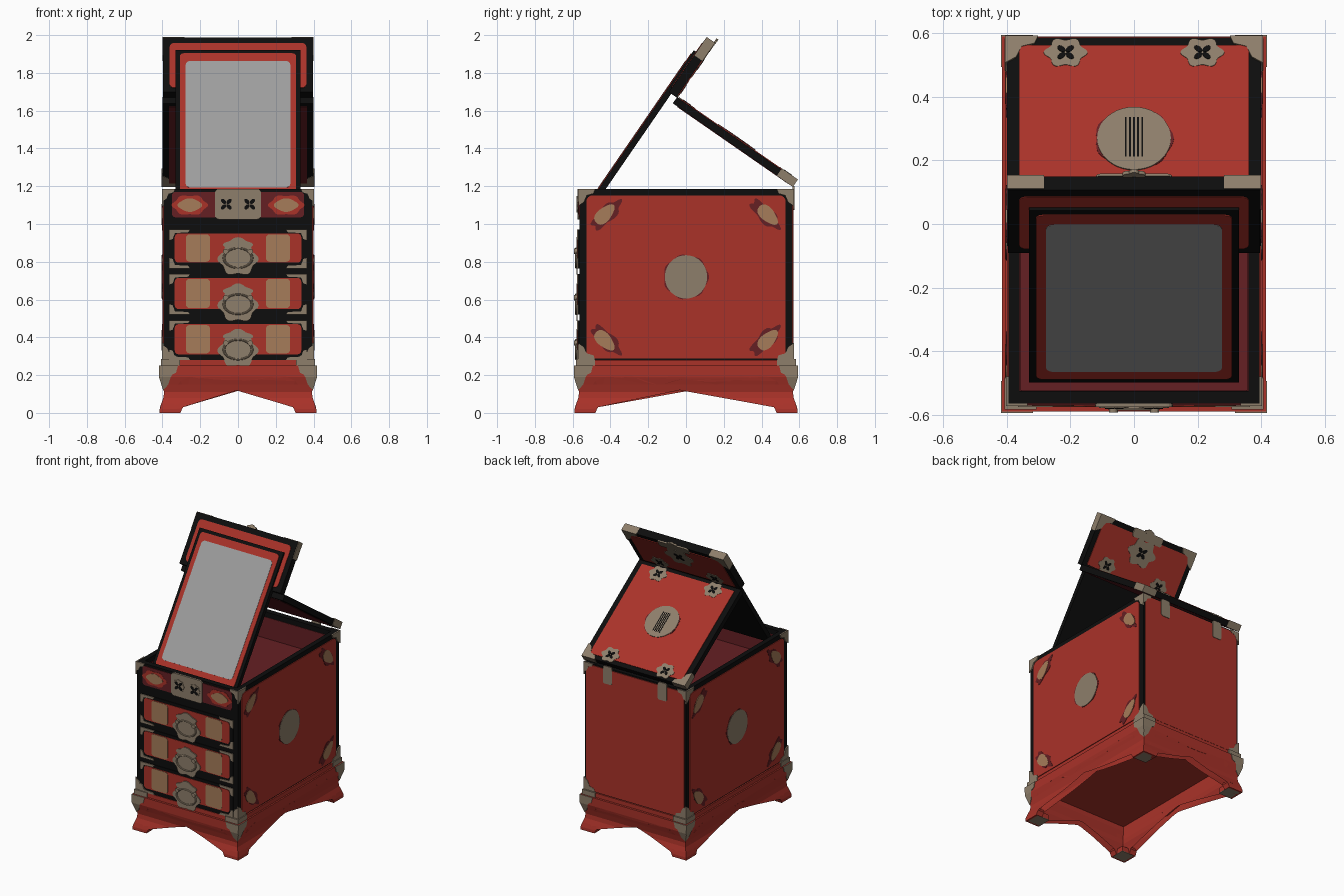
import bpy, bmesh
from math import sin, cos, pi
from mathutils import Vector, Matrix

cube = bpy.data.objects.get("Cube")
if cube:
    bpy.data.objects.remove(cube)


def material(name, r, g, b, rough=0.6):
    m = bpy.data.materials.new(name)
    m.diffuse_color = (r, g, b, 1)
    m.use_nodes = True
    node = m.node_tree.nodes["Principled BSDF"]
    node.inputs["Base Color"].default_value = (r, g, b, 1)
    node.inputs["Roughness"].default_value = rough
    return m


RED = material("red lacquer", 0.40, 0.032, 0.022)
BLACK = material("black lacquer", 0.004, 0.004, 0.004)
BRASS = material("aged brass", 0.27, 0.21, 0.145)
TAN = material("tan inlay", 0.38, 0.20, 0.10)
MAROON = material("maroon lining", 0.13, 0.014, 0.017)
GLASS = material("mirror grey", 0.34, 0.34, 0.34)


def frame(ax, ay, az, origin):
    m = Matrix((ax, ay, az)).transposed().to_4x4()
    m.translation = Vector(origin)
    return m


X, Y, Z = Vector((1, 0, 0)), Vector((0, 1, 0)), Vector((0, 0, 1))
HX, HY = 0.395, 0.565          # cabinet half sizes
FRONT = frame(X, Z, -Y, -Y * HY)
BACK = frame(X, Z, Y, Y * HY)
SIDES = {"right": frame(Y, Z, -X, -X * HX), "left": frame(Y, Z, X, X * HX)}

# Tilted panels: hinged lid and the raised mirror stand
lid_up = Vector((0, 0.57, 0.822))
lid_dir = Vector((0, -0.822, 0.57))
lid_origin = Vector((0, 0.586, 1.233))
LID = frame(X, lid_dir, lid_up, lid_origin)
LID_UNDER = frame(X, lid_dir, -lid_up, lid_origin - lid_up * 0.04)
mir_dir = Vector((0, 0.567, 0.824))
mir_out = Vector((0, -0.824, 0.567))
mir_origin = Vector((0, -0.464, 1.185))
MIRROR = frame(X, mir_dir, mir_out, mir_origin)
FLAP_BACK = frame(X, mir_dir, -mir_out, mir_origin - mir_out * 0.066)


def bow(bm):
    """Curve the base legs in at the ankle."""
    bmesh.ops.triangulate(bm, faces=bm.faces[:])
    for level in (0.02, 0.05, 0.08, 0.11, 0.15, 0.19):
        bmesh.ops.bisect_plane(bm, geom=bm.verts[:] + bm.edges[:] + bm.faces[:],
                               plane_co=Z * level, plane_no=Z)
    for v in bm.verts:
        t = max(0, min(1, (0.2 - v.co.z) / 0.19))
        shift = 0.024 * sin(pi * t) ** 2
        for i, limit in ((0, 0.28), (1, 0.45)):
            if abs(v.co[i]) > limit:
                v.co[i] -= shift if v.co[i] > 0 else -shift


def plate(name, pts, depth, mat, where, lift=0.0, bowed=False):
    """Extrude an outline along the normal of a panel frame."""
    bm = bmesh.new()
    face = bm.faces.new([bm.verts.new((x, y, lift)) for x, y in pts])
    ext = bmesh.ops.extrude_face_region(bm, geom=[face])["geom"]
    bmesh.ops.translate(bm, vec=(0, 0, depth),
                        verts=[g for g in ext if isinstance(g, bmesh.types.BMVert)])
    bm.transform(where)
    if bowed:
        bow(bm)
    bmesh.ops.recalc_face_normals(bm, faces=bm.faces[:])
    mesh = bpy.data.meshes.new(name)
    bm.to_mesh(mesh)
    bm.free()
    mesh.materials.append(mat)
    ob = bpy.data.objects.new(name, mesh)
    bpy.context.collection.objects.link(ob)
    return ob


def rect(w, low, high, r=0.0, cx=0.0):
    if not r:
        return [(cx - w, low), (cx + w, low), (cx + w, high), (cx - w, high)]
    pts = []
    for q, (x, y) in enumerate(((w - r, high - r), (r - w, high - r), (r - w, low + r), (w - r, low + r))):
        pts += [(cx + x + r * cos((q + k / 4) * pi / 2), y + r * sin((q + k / 4) * pi / 2)) for k in range(5)]
    return pts


def oval(cx, cy, rx, ry, lobes=0, wave=0.0, turn=0.0, n=40):
    pts = []
    for i in range(n):
        a = 2 * pi * i / n
        k = 1 + wave * cos(lobes * a)
        x, y = rx * k * cos(a), ry * k * sin(a)
        pts.append((cx + x * cos(turn) - y * sin(turn), cy + x * sin(turn) + y * cos(turn)))
    return pts


def box(name, x, y, low, high, mat, cx=0.0, cy=0.0):
    return plate(name, rect(x, cy - y, cy + y, cx=cx), high - low, mat, Matrix.Translation(Z * low))


BRACKET = [(0, 0), (0.09, 0), (0.08, 0.025), (0.045, 0.035), (0.03, 0.07), (0, 0.09)]
SLIM = [(0, 0), (0.11, 0), (0.1, 0.014), (0.03, 0.018), (0.018, 0.05), (0, 0.055)]


def corner(name, shape, w, edge, up, where, depth=0.004, lift=0.0, size=1.0, bowed=False):
    """A fitting at both corners of a panel edge, running up or down."""
    for s in (-1, 1):
        pts = [(s * (w - x * size), edge + up * y * size) for x, y in shape]
        plate(name, pts, depth, BRASS, where, lift, bowed)


def rosette(cx, cy, r, where, lift):
    for k in range(4):
        a = k * pi / 2 + pi / 4
        plate("rosette_petal", oval(cx + r * cos(a) * 0.6, cy + r * sin(a) * 0.6, r * 0.5, r * 0.3, turn=a, n=12),
              0.002, BLACK, where, lift)


def hinge_clouds(where, v, r=0.062):
    for s in (-1, 1):
        plate("hinge_cloud", oval(s * 0.215, v, r, r * 0.85, 6, 0.12), 0.006, BRASS, where)
        rosette(s * 0.215, v, r * 0.5, where, 0.006)


# Cabinet carcass, open at the top
for s in (-1, 1):
    box("side_wall", 0.0175, HY, 0.28, 1.185, BLACK, cx=s * (HX - 0.0175))
    box("end_wall", HX - 0.03, 0.02, 0.28, 1.185, BLACK, cy=s * (HY - 0.02))
box("tray_floor", HX - 0.03, HY - 0.03, 0.98, 1.0, MAROON)
box("cabinet_floor", HX - 0.03, HY - 0.03, 0.28, 0.3, BLACK)
for s in (-1, 1):
    box("tray_lining", 0.002, HY - 0.04, 1.0, 1.15, MAROON, cx=s * (HX - 0.036))
    box("tray_end_lining", HX - 0.04, 0.002, 1.0, 1.15, MAROON, cy=s * (HY - 0.041))

# Side panels with medallions and corner leaves
for side, where in SIDES.items():
    plate(side + "_panel", rect(0.528, 0.288, 1.152, 0.035), 0.005, RED, where)
    plate(side + "_medallion_rim", oval(0, 0.72, 0.118, 0.116, 7, 0.04), 0.002, MAROON, where, 0.005)
    plate(side + "_medallion", oval(0, 0.72, 0.112, 0.115), 0.004, BRASS, where, 0.005)
    for s in (-1, 1):
        for z, t in ((1.05, 1), (0.385, -1)):
            turn = -s * t * pi / 4
            plate("leaf_shadow", oval(s * 0.42, z, 0.1, 0.04, 5, 0.15, turn), 0.002, MAROON, where, 0.005)
            plate("leaf_inlay", oval(s * 0.432, z, 0.066, 0.036, 3, 0.08, turn), 0.004, TAN, where, 0.005)
    corner("top_corner_fitting", BRACKET, HY + 0.005, 1.186, -1, where, 0.008)
    corner("bottom_corner_fitting", BRACKET, HY + 0.005, 0.28, 1, where, 0.008)

# Back panel and hinge straps
plate("back_panel", rect(HX - 0.012, 0.285, 1.175), 0.005, RED, BACK)
corner("back_top_fitting", BRACKET, HX + 0.007, 1.186, -1, BACK, 0.007, size=0.8)
corner("back_bottom_fitting", BRACKET, HX + 0.007, 0.28, 1, BACK, 0.007)
for s in (-1, 1):
    plate("hinge_strap", rect(0.035, 1.075, 1.2, 0.012, s * 0.215), 0.009, BRASS, BACK)

# Upper front strip with lock plate
plate("front_strip", rect(0.35, 1.035, 1.17, 0.02), 0.004, MAROON, FRONT)
for s in (-1, 1):
    plate("strip_cartouche", oval(s * 0.255, 1.1, 0.09, 0.052, 6, 0.08), 0.002, RED, FRONT, 0.004)
    plate("strip_inlay", oval(s * 0.255, 1.1, 0.062, 0.034, 4, 0.06), 0.004, TAN, FRONT, 0.004)
plate("lock_plate", rect(0.122, 1.025, 1.186, 0.02), 0.01, BRASS, FRONT)
for s in (-1, 1):
    plate("lock_boss", oval(s * 0.062, 1.105, 0.042, 0.042, 8, 0.06), 0.004, BRASS, FRONT, 0.01)
    rosette(s * 0.062, 1.105, 0.034, FRONT, 0.014)
corner("front_top_fitting", BRACKET, HX + 0.007, 1.186, -1, FRONT, 0.007, size=0.75)
corner("front_bottom_fitting", BRACKET, HX + 0.007, 0.28, 1, FRONT, 0.007, size=0.9)

# Three drawers with inlays, cloud plates and pulls
for low, high in ((0.765, 0.97), (0.52, 0.735), (0.28, 0.49)):
    plate("drawer_front", rect(0.362, low, high), 0.006, BLACK, FRONT)
    plate("drawer_panel", rect(0.335, low + 0.03, high - 0.02, 0.02), 0.003, RED, FRONT, 0.006)
    for s in (-1, 1):
        plate("drawer_inlay", rect(0.064, low + 0.035, high - 0.025, 0.02, s * 0.212), 0.003, TAN, FRONT, 0.008)
    corner("drawer_top_fitting", SLIM, 0.364, high, -1, FRONT, 0.005, 0.006)
    corner("drawer_bottom_fitting", SLIM, 0.364, low, 1, FRONT, 0.005, 0.006)
    mid = low + 0.04
    plate("pull_cloud", oval(0, mid + 0.01, 0.1, 0.085, 6, 0.1), 0.005, BRASS, FRONT, 0.009)
    plate("pull_cloud_top", oval(0, mid + 0.085, 0.07, 0.035, 4, 0.15), 0.007, BRASS, FRONT, 0.009)
    bpy.ops.mesh.primitive_torus_add(major_radius=0.065, minor_radius=0.006, major_segments=32, minor_segments=8,
                                     location=(0, -HY - 0.016, mid + 0.015), rotation=(pi / 2, 0, 0))
    pull = bpy.context.object
    pull.name = "drawer_pull"
    pull.scale = (1.15, 0.8, 1)
    pull.data.materials.append(BRASS)
    bpy.ops.object.shade_smooth_by_angle()
    for s in (-1, 1):
        plate("pull_knob", oval(s * 0.065, mid + 0.05, 0.014, 0.014, n=12), 0.022, BRASS, FRONT, 0.006)

# Base: mouldings, scalloped aprons and curled legs
box("base_moulding", 0.405, 0.575, 0.245, 0.28, RED)
box("base_deck", 0.4, 0.57, 0.225, 0.25, RED)
LEG = [(0, 0.25), (0, 0), (0.11, 0), (0.122, 0.03), (0.105, 0.052), (0.075, 0.04), (0.05, 0.06),
       (0.045, 0.09), (0.065, 0.135), (0.105, 0.168), (0.16, 0.192)]
SHORT = [(0.21, 0.182), (0.25, 0.19), (0.3, 0.176), (0.36, 0.172)]
LONG = [(0.2, 0.2), (0.25, 0.186), (0.3, 0.198), (0.37, 0.165), (0.45, 0.145), (0.52, 0.168), (0.575, 0.18)]
CAP = [(0, 0.25), (0.1, 0.25), (0.09, 0.212), (0.055, 0.195), (0.036, 0.15), (0, 0.12)]
for s in (-1, 1):
    for name, half, scallop, where in (("end_apron", 0.415, SHORT, frame(X, Z, Y * s, Y * s * 0.59)),
                                       ("side_apron", 0.59, LONG, frame(Y, Z, X * s, X * s * 0.415))):
        outline = [(a - half, z) for a, z in LEG + scallop]
        outline += [(-x, z) for x, z in reversed(outline)]
        plate(name, outline, 0.05, RED, where, -0.05, True)
        corner("leg_fitting", CAP, half + 0.003, 0, 1, where, 0.004, bowed=True)
        corner("moulding_fitting", rect(0.05, 0.243, 0.284, cx=0.05), half - 0.008, 0, 1, where, 0.013, -0.02)
    for t in (-1, 1):
        box("foot", 0.045, 0.045, 0.002, 0.04, RED, cx=s * 0.355, cy=t * 0.53)
        box("foot_pad", 0.048, 0.048, 0, 0.004, BRASS, cx=s * 0.355, cy=t * 0.53)

# Hinged lid
plate("lid", rect(0.4, 0, 0.77), 0.04, BLACK, LID, -0.04)
plate("lid_panel", rect(0.362, 0.03, 0.745), 0.004, RED, LID)
plate("lid_lining", rect(0.365, 0.03, 0.74), 0.003, MAROON, LID_UNDER)
plate("lid_medallion_rim", oval(0, 0.39, 0.122, 0.116, 7, 0.03), 0.002, MAROON, LID, 0.004)
plate("lid_medallion", oval(0, 0.39, 0.116, 0.12), 0.004, BRASS, LID, 0.004)
for i in range(-2, 3):
    plate("medallion_bar", rect(0.003, 0.31, 0.46, cx=i * 0.013), 0.001, BLACK, LID, 0.008)
corner("lid_corner_fitting", BRACKET, 0.405, -0.004, 1, LID, 0.048, -0.042, 1.15)
hinge_clouds(LID, 0.06)
hinge_clouds(LID, 0.71)

# Folded front flap of the lid, carrying the mirror
plate("flap", rect(0.396, 0.634, 0.985), 0.05, BLACK, MIRROR, -0.066)
plate("flap_inner_band", rect(0.362, 0.66, 0.948, 0.025), 0.003, RED, MIRROR, -0.016)
plate("flap_back_panel", rect(0.36, 0.65, 0.95), 0.004, RED, FLAP_BACK)
plate("flap_cloud", oval(0, 0.85, 0.1, 0.085, 6, 0.14), 0.007, BRASS, FLAP_BACK)
plate("flap_latch", rect(0.12, 0.93, 0.99, 0.015), 0.008, BRASS, FLAP_BACK)
rosette(0, 0.85, 0.04, FLAP_BACK, 0.007)
corner("flap_corner_fitting", BRACKET, 0.4, 0.988, -1, FLAP_BACK, 0.052, -0.048, 1.3)
hinge_clouds(FLAP_BACK, 0.69)
for x, v in ((-0.02, 0.992), (0.02, 0.992), (0, 1.0)):
    plate("latch_trefoil", oval(x, v, 0.016, 0.012, n=16), 0.012, BRASS, MIRROR, -0.075)

# Mirror in its frame
plate("mirror_frame", rect(0.33, -0.06, 0.892), 0.032, BLACK, MIRROR, -0.032)
plate("mirror_border", rect(0.308, -0.038, 0.87, 0.02), 0.004, RED, MIRROR)
plate("mirror_glass", rect(0.277, 0.006, 0.82, 0.025), 0.003, GLASS, MIRROR, 0.003)
